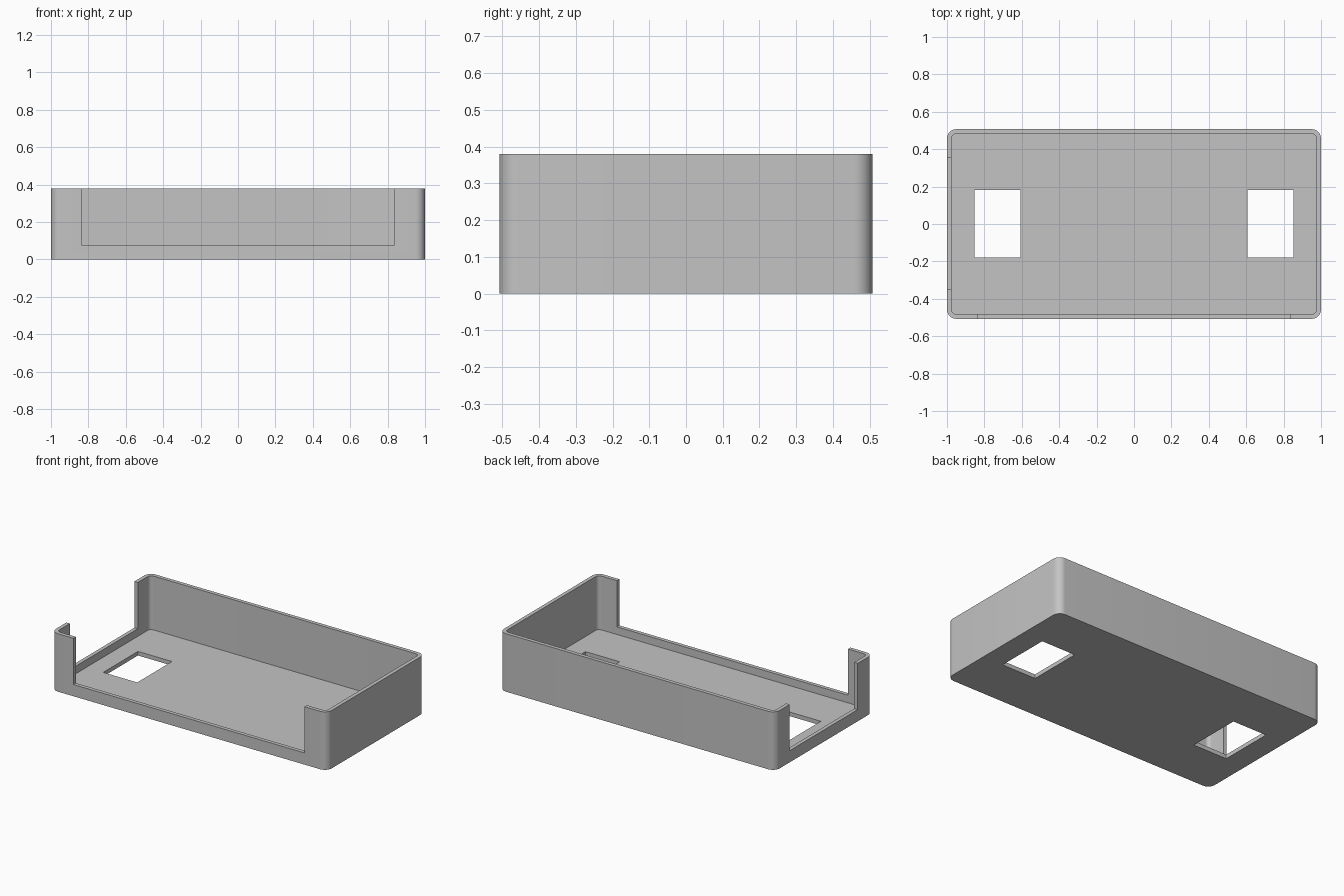
import bpy, bmesh, math
from mathutils import Vector

cube = bpy.data.objects.get("Cube")
if cube:
    bpy.data.objects.remove(cube, do_unlink=True)

# Main dimensions
HALF_X, HALF_Y, HEIGHT = 1.0, 0.507, 0.38
WALL, FLOOR, SILL = 0.025, 0.027, 0.077
RADIUS = 0.05

grey = bpy.data.materials.new("light grey plastic")
grey.use_nodes = True
colour = (0.55, 0.55, 0.55, 1)
grey.diffuse_color = colour
grey.node_tree.nodes["Principled BSDF"].inputs["Base Color"].default_value = colour


def block(name, low, high, radius=0):
    """Box between two corners, with optional rounded upright edges."""
    low, high = Vector(low), Vector(high)
    bm = bmesh.new()
    bmesh.ops.create_cube(bm, size=1)
    for v in bm.verts:
        v.co = Vector(low[i] + (v.co[i] + 0.5) * (high[i] - low[i]) for i in range(3))
    if radius:
        upright = [e for e in bm.edges
                   if abs(e.verts[0].co.z - e.verts[1].co.z) > 0.01]
        bmesh.ops.bevel(bm, geom=upright, offset=radius, segments=10,
                        profile=0.5, affect='EDGES')
    bmesh.ops.recalc_face_normals(bm, faces=bm.faces[:])
    mesh = bpy.data.meshes.new(name)
    bm.to_mesh(mesh)
    bm.free()
    obj = bpy.data.objects.new(name, mesh)
    bpy.context.collection.objects.link(obj)
    return obj


def activate(obj):
    bpy.ops.object.select_all(action='DESELECT')
    obj.select_set(True)
    bpy.context.view_layer.objects.active = obj


def cut(target, cutter):
    """Subtract the cutter from the target, then discard it."""
    cutter.hide_render = True
    mod = target.modifiers.new("cut", 'BOOLEAN')
    mod.operation = 'DIFFERENCE'
    mod.solver = 'EXACT'
    mod.object = cutter
    activate(target)
    bpy.ops.object.modifier_apply(modifier=mod.name)
    bpy.data.objects.remove(cutter, do_unlink=True)


# Rounded outer shell
tray = block("enclosure_tray", (-HALF_X, -HALF_Y, 0), (HALF_X, HALF_Y, HEIGHT), RADIUS)
tray.data.materials.append(grey)

# Hollow interior
ix, iy = HALF_X - WALL, HALF_Y - WALL
cut(tray, block("interior_cutter", (-ix, -iy, FLOOR), (ix, iy, HEIGHT + 0.1), RADIUS - WALL))

# Wide opening in the front wall
cut(tray, block("front_opening_cutter", (-0.838, -0.6, SILL), (0.838, -0.4, HEIGHT + 0.1)))

# Opening in the right end wall
cut(tray, block("end_opening_cutter", (-1.1, -0.35, SILL), (-0.9, 0.355, HEIGHT + 0.1)))

# Floor windows at both ends
for side in (-1, 1):
    x0, x1 = sorted((side * 0.606, side * 0.853))
    cut(tray, block("floor_window_cutter", (x0, -0.178, -0.1), (x1, 0.182, 0.1)))

activate(tray)
bpy.ops.object.shade_smooth_by_angle(angle=math.radians(30))
